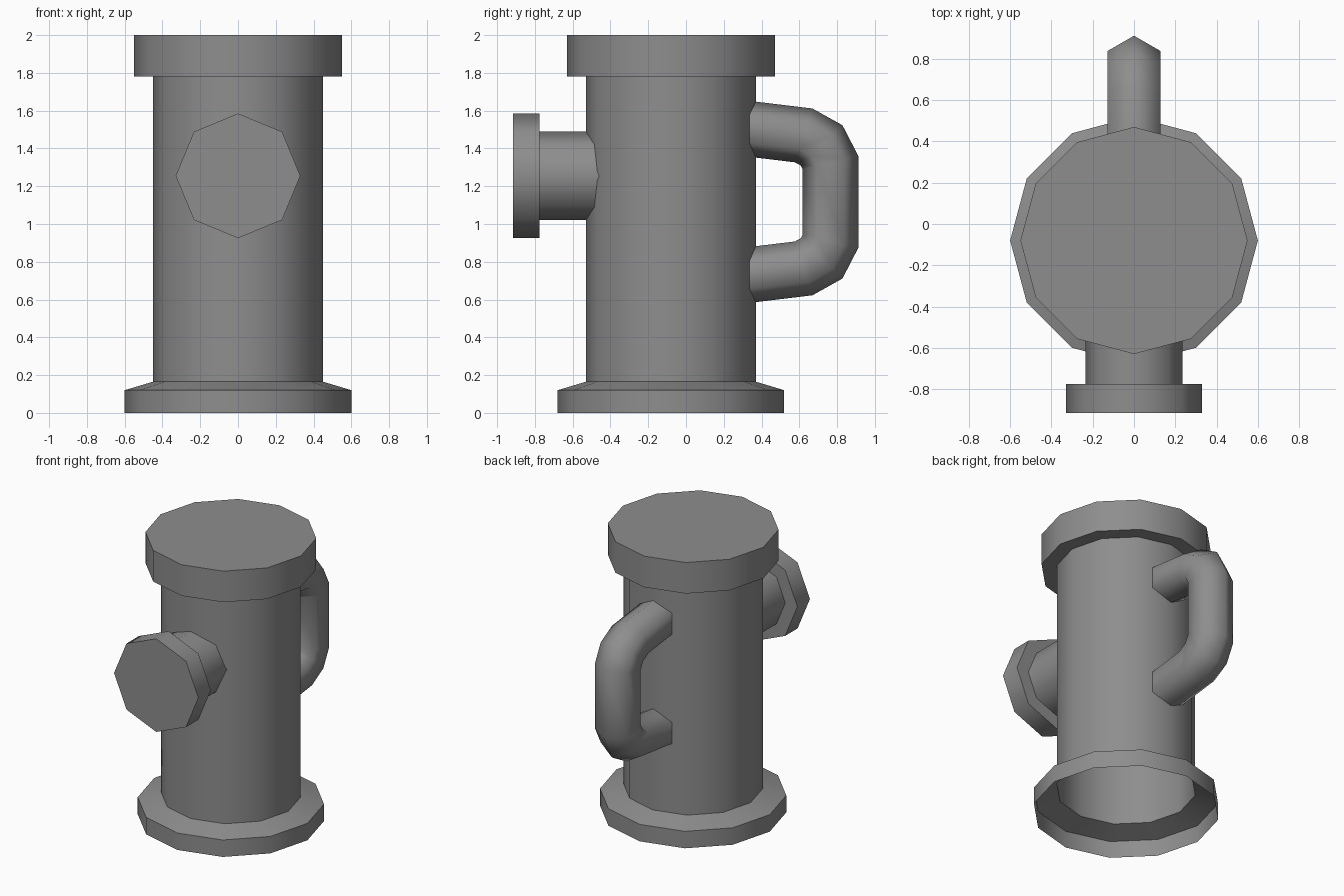
import bpy, bmesh, math
from mathutils import Vector

cube = bpy.data.objects.get("Cube")
if cube:
    bpy.data.objects.remove(cube, do_unlink=True)

GREY = (0.27, 0.27, 0.27, 1)
iron = bpy.data.materials.new("grey_iron")
iron.use_nodes = True
iron.diffuse_color = GREY
iron.node_tree.nodes["Principled BSDF"].inputs["Base Color"].default_value = GREY


def skin(name, rings, cap_end=False):
    """Join rings of points with quads and make a smooth-shaded object."""
    bm = bmesh.new()
    loops = [[bm.verts.new(p) for p in ring] for ring in rings]
    n = len(loops[0])
    for low, high in zip(loops, loops[1:]):
        for i in range(n):
            j = (i + 1) % n
            bm.faces.new((low[i], low[j], high[j], high[i]))
    if cap_end:
        bm.faces.new(loops[-1])
    mesh = bpy.data.meshes.new(name)
    bm.to_mesh(mesh)
    bm.free()
    mesh.materials.append(iron)
    obj = bpy.data.objects.new(name, mesh)
    bpy.context.collection.objects.link(obj)
    bpy.ops.object.select_all(action="DESELECT")
    obj.select_set(True)
    bpy.context.view_layer.objects.active = obj
    bpy.ops.object.shade_smooth_by_angle(angle=math.radians(65))
    return obj


def lathe(name, profile, sides, cap_end=False):
    """Turn a (radius, height) profile around the local z axis."""
    turns = [math.tau * i / sides for i in range(sides)]
    rings = [[(r * math.cos(a), r * math.sin(a), z) for a in turns] for r, z in profile]
    return skin(name, rings, cap_end)


# Upright parts: hollow foot, barrel and lid
AXIS_Y = -0.08
upright = [
    lathe("base_flange", [(0.6, 0), (0.6, 0.12), (0.45, 0.165)], 12),
    lathe("barrel", [(0.45, 0.165), (0.45, 1.78)], 12),
    lathe("lid", [(0.45, 1.78), (0.55, 1.78), (0.55, 2)], 12, True),
]
for part in upright:
    part.location.y = AXIS_Y

# Front outlet: neck and closing cap, turned to point forward
outlet = [
    lathe("outlet_neck", [(0.235, 0.42), (0.235, 0.775)], 8),
    lathe("outlet_cap", [(0.235, 0.775), (0.33, 0.775), (0.33, 0.915)], 8, True),
]
for part in outlet:
    part.rotation_euler.x = math.pi / 2
    part.location.z = 1.255

# Back handle: six-sided tube with mitred bends, mirrored about its middle height
MID_Z, TUBE = 1.117, 0.147
upper = [(0.3, 0.391), (0.623, 0.352), (0.718, 0.299), (0.765, 0.208)]
path = [Vector((0, y, MID_Z + h)) for y, h in upper]
path += [Vector((0, y, MID_Z - h)) for y, h in reversed(upper)]
side = Vector((1, 0, 0))
rings = []
for i, point in enumerate(path):
    before = (point - path[max(i - 1, 0)]).normalized()
    after = (path[min(i + 1, len(path) - 1)] - point).normalized()
    along = (before + after).normalized()
    out = side.cross(along)
    stretch = 1 / max(along.dot(before), along.dot(after))
    rings.append([point + TUBE * (math.cos(a) * side * 1.0 + math.sin(a) * out * stretch)
                  for a in (math.tau * (k + 0.5) / 6 for k in range(6))])
skin("handle", rings)
